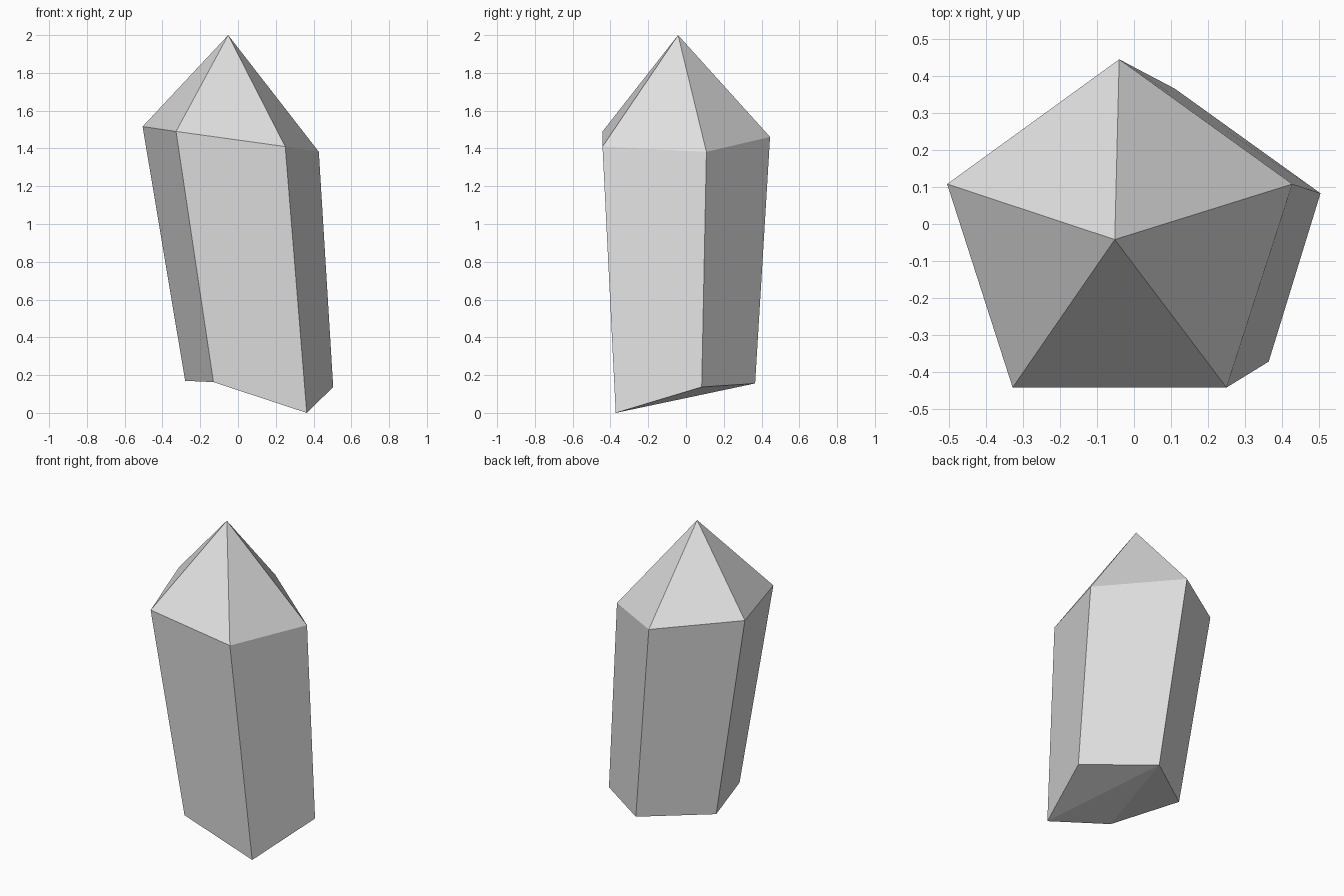
import bpy
import bmesh

# Remove the default cube
cube = bpy.data.objects.get("Cube")
if cube:
    bpy.data.objects.remove(cube, do_unlink=True)

# Single pale grey material
grey = bpy.data.materials.new("pale_grey")
grey.use_nodes = True
colour = (0.74, 0.74, 0.74, 1)
grey.diffuse_color = colour
grey.node_tree.nodes["Principled BSDF"].inputs["Base Color"].default_value = colour

# Leaning five-sided shaft: shoulder ring, broken base ring and the tip
SHOULDER = [(-0.505, 0.108, 1.516), (-0.328, -0.442, 1.49), (0.25, -0.442, 1.41),
            (0.428, 0.108, 1.382), (-0.04, 0.445, 1.461)]
BASE = [(-0.28, 0.085, 0.17), (-0.13, -0.372, 0.163), (0.364, -0.372, 0),
        (0.504, 0.083, 0.137), (0.11, 0.366, 0.156)]
TIP = (-0.052, -0.042, 2)

bm = bmesh.new()
top = [bm.verts.new(p) for p in SHOULDER]
low = [bm.verts.new(p) for p in BASE]
tip = bm.verts.new(TIP)

# Shaft sides and pointed cap
for i in range(len(top)):
    j = (i + 1) % len(top)
    bm.faces.new((low[i], low[j], top[j], top[i]))
    bm.faces.new((top[i], top[j], tip))

# Slanted broken base, creased from the lowest corner
for corners in ((0, 1, 4), (1, 2, 4), (2, 3, 4)):
    bm.faces.new([low[i] for i in corners])

bmesh.ops.recalc_face_normals(bm, faces=bm.faces)
mesh = bpy.data.meshes.new("crystal_shard")
bm.to_mesh(mesh)
bm.free()
mesh.materials.append(grey)
crystal = bpy.data.objects.new("crystal_shard", mesh)
bpy.context.collection.objects.link(crystal)
